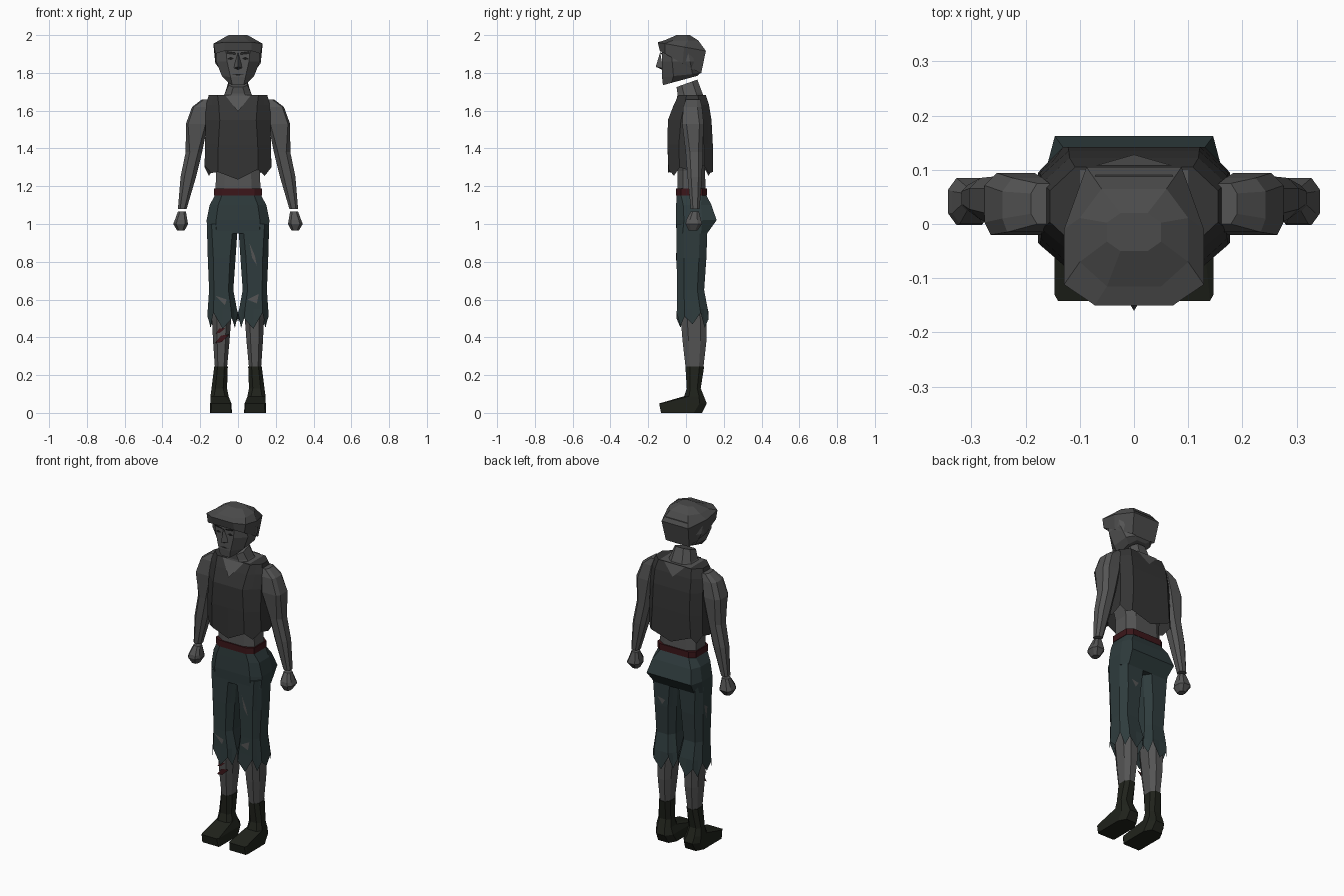
import bpy

COLORS = {
    "skin": (0.09, 0.09, 0.09), "hair": (0.07, 0.07, 0.07), "vest": (0.035, 0.035, 0.035),
    "trousers": (0.028, 0.045, 0.047), "boots": (0.014, 0.016, 0.011),
    "belt": (0.045, 0.008, 0.01), "dark": (0.01, 0.01, 0.01),
}
MATS = {}
for key, c in COLORS.items():
    MATS[key] = bpy.data.materials.new(key)
    MATS[key].diffuse_color = (*c, 1)


def make(name, verts, faces, mat, mirror=False):
    me = bpy.data.meshes.new(name)
    me.from_pydata(verts, [], faces)
    me.materials.append(MATS[mat])
    ob = bpy.data.objects.new(name, me)
    bpy.context.collection.objects.link(ob)
    if mirror:
        m = ob.modifiers.new("Mirror", 'MIRROR')
        m.use_mirror_merge = False
    return ob


def sec(z, x0, x1, y0, y1, f=.25, b=.25, cf=.25, cb=.25, tilt=0.0):
    """Eight-sided section: f, b cut the front and back corners in x, cf, cb in y."""
    w, d = x1 - x0, y1 - y0
    pts = [(x0 + f * w, y0), (x1 - f * w, y0), (x1, y0 + cf * d), (x1, y1 - cb * d),
           (x1 - b * w, y1), (x0 + b * w, y1), (x0, y1 - cb * d), (x0, y0 + cf * d)]
    return [(x, y, z + tilt * y) for x, y in pts]


def wide(z, w, y0, y1, *a, **k):
    return sec(z, -w, w, y0, y1, *a, **k)


def dense(ring):
    """Add a midpoint to every edge."""
    out = []
    for i, p in enumerate(ring):
        q = ring[(i + 1) % len(ring)]
        out += [p, tuple((s + t) / 2 for s, t in zip(p, q))]
    return out


def drop(ring, offsets):
    return [(x, y, z - offsets[i % len(offsets)]) for i, (x, y, z) in enumerate(ring)]


def loft(name, rings, mat, mirror=False, bottom=True, top=True):
    """Skin rings listed from bottom to top."""
    n = len(rings[0])
    verts = [p for r in rings for p in r]
    faces = []
    for k in range(len(rings) - 1):
        for i in range(n):
            j = (i + 1) % n
            faces.append((k * n + i, k * n + j, (k + 1) * n + j, (k + 1) * n + i))
    if bottom:
        faces.append(tuple(reversed(range(n))))
    if top:
        faces.append(tuple(range(len(verts) - n, len(verts))))
    return make(name, verts, faces, mat, mirror)


def patch(name, pts, mat, mirror=False):
    return make(name, pts, [tuple(range(len(pts)))], mat, mirror)


# Head
loft("head", [
    wide(1.768, .05, -.122, .06, .2, .2, tilt=.27),
    wide(1.79, .085, -.127, .075, .27, .2, .3, .2, tilt=.1),
    wide(1.86, .116, -.126, .085, .25, .2, .25, .3),
    wide(1.94, .118, -.126, .09, .22, .2, .2, .4)], "skin")
# Nose
make("nose", [(0, -.137, 1.91), (.024, -.122, 1.825), (-.024, -.122, 1.825),
              (0, -.16, 1.832), (0, -.122, 1.815)],
     [(0, 3, 1), (0, 2, 3), (1, 3, 4), (2, 4, 3)], "skin")
# Eyes, brows and mouth
patch("eye", [(.02, -.1285, 1.876), (.038, -.1285, 1.868), (.058, -.1285, 1.874),
              (.04, -.1285, 1.885)], "dark", True)
patch("brow", [(.012, -.1275, 1.897), (.06, -.1275, 1.903), (.057, -.134, 1.913),
               (.012, -.136, 1.906)], "hair", True)
patch("mouth", [(-.03, -.1285, 1.79), (0, -.1285, 1.786), (.03, -.1285, 1.79),
                (0, -.1285, 1.795)], "dark")
# Hair
loft("hair", [
    wide(1.84, .12, -.138, .08, .2, .18, .12, .45, tilt=-.55),
    wide(1.935, .129, -.15, .105, .22, .16, .15, .45, tilt=-.18),
    wide(1.972, .1, -.115, .065, .25, .2, .25, .3),
    wide(2.0, .05, -.05, .02, .25, .25)], "hair", bottom=False)
# Neck
loft("neck", [
    wide(1.64, .1, -.05, .1), wide(1.69, .07, -.045, .088),
    wide(1.743, .05, -.05, .06, tilt=.36)], "skin")

# Bare midriff under the vest
loft("torso", [
    wide(1.17, .12, -.045, .105, .2, .2, .2, .2), wide(1.28, .115, -.045, .1, .2, .2, .2, .2),
    wide(1.4, .14, -.07, .11, .2, .2)], "skin")
# Sleeveless vest with ragged hem
hem = dense(wide(1.30, .177, -.093, .142, .2, .13, .25, .2))
loft("vest", [
    drop(hem, [.025, .065, .01, .045, .0, .02, -.01, .03]),
    dense(wide(1.42, .174, -.098, .142, .2, .15, .25, .2)),
    dense(wide(1.55, .172, -.096, .135, .22, .15, .3, .2)),
    dense(wide(1.63, .17, -.065, .122, .2, .15, .3, .25)),
    dense(wide(1.682, .155, -.04, .105, .15, .15, .3, .3))], "vest", bottom=False)
# Open neckline, front and back
patch("chest_opening", [(-.07, -.044, 1.684), (0, -.09, 1.595), (.07, -.044, 1.684)], "skin")
patch("back_opening", [(.07, .108, 1.684), (0, .128, 1.615), (-.07, .108, 1.684)], "skin")
patch("shoulder_top", [(-.1, -.03, 1.6835), (.1, -.03, 1.6835), (.1, .1, 1.6835),
                       (-.1, .1, 1.6835)], "skin")

# Arms
loft("arm", [
    sec(1.08, .272, .318, .025, .072), sec(1.25, .222, .304, .008, .085),
    sec(1.38, .19, .277, -.002, .088), sec(1.53, .16, .276, -.02, .094, .1, .2, .2, .2),
    sec(1.62, .15, .243, -.015, .085, .1, .2), sec(1.66, .145, .19, 0, .075)], "skin", True)
# Fists
loft("hand", [
    sec(.965, .283, .322, .015, .06), sec(1.0, .265, .343, -.002, .085, .2, .2),
    sec(1.02, .268, .335, 0, .08, .2, .2), sec(1.066, .276, .318, .025, .068)], "skin", True)

# Belt
loft("belt", [wide(z, .126, -.052, .111, .15, .12, .15, .15) for z in (1.15, 1.187)], "belt")
# Trouser seat
loft("trouser_seat", [
    wide(.95, .163, -.05, .112, .15, .1, .2, .2),
    wide(1.02, .166, -.054, .162, .15, .06, .2, .35),
    wide(1.1, .15, -.052, .135, .15, .08, .2, .3),
    wide(1.152, .122, -.05, .108, .15, .12, .15, .15)], "trousers")
# Trouser legs with torn hems
leg = [
    drop(dense(sec(.53, 0, .162, -.05, .12, .2, .2)), [.03, .085, .0, .07, .02, .06, .0, .08]),
    dense(sec(.55, .006, .16, -.048, .115, .2, .2)),
    dense(sec(.65, .025, .153, -.047, .096, .2, .2)),
    dense(sec(.82, .013, .16, -.05, .108, .2, .2)),
    dense(sec(1.0, .001, .165, -.051, .114, .15, .15))]
loft("trouser_leg", leg, "trousers", True, bottom=False)
# Holes showing skin
patch("thigh_tear", [(.06, -.0525, .9), (.09, -.0525, .83), (.1, -.0505, .78),
                     (.075, -.0515, .82)], "skin")
patch("left_knee_tear", [(.05, -.05, .6), (.11, -.05, .63), (.1, -.05, .58)], "skin")
patch("right_knee_tear", [(-.12, -.05, .62), (-.06, -.05, .6), (-.07, -.05, .57)], "skin")
patch("back_tear", [(.06, .111, .86), (.11, .111, .87), (.08, .11, .83)], "skin")
patch("side_tear", [(-.162, .03, .85), (-.162, .06, .87), (-.161, .04, .78)], "skin")

# Calves
loft("calf", [
    sec(.22, .06, .121, .0, .09), sec(.38, .045, .132, -.018, .108),
    sec(.5, .036, .138, -.028, .11), sec(.62, .04, .14, -.03, .08)], "skin", True)
# Shin wounds
for i, (x, z) in enumerate([(-.08, .4), (-.09, .44)]):
    s = 1.0 - .35 * i
    patch(f"shin_wound_{i + 1}", [(x - .04 * s, -.026, z - .03 * s), (x - .005, -.026, z - .025 * s),
                                  (x + .035 * s, -.026, z + .015 * s),
                                  (x - .01, -.026, z + .01 * s)], "belt")
# Boots
loft("boot", [
    sec(0, .032, .147, -.132, .085, .04, .2, .04, .2),
    sec(.05, .035, .147, -.142, .11, .06, .25, .05, .15),
    sec(.088, .05, .146, -.01, .095, .2, .25),
    sec(.13, .058, .14, .004, .078), sec(.245, .054, .126, -.003, .096)], "boots", True)
